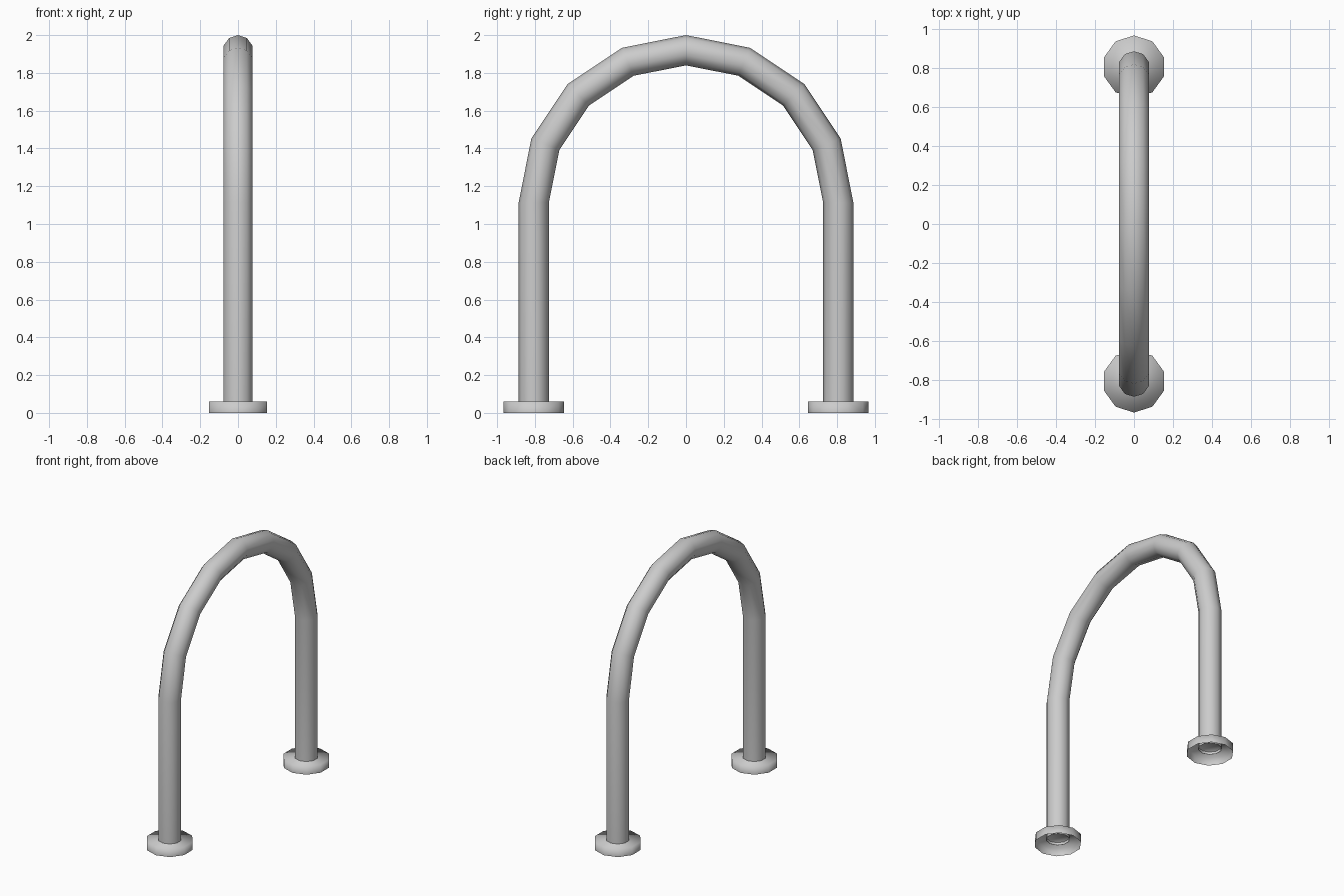
import bpy, bmesh
from math import sin, cos, pi

if "Cube" in bpy.data.objects:
    bpy.data.objects.remove(bpy.data.objects["Cube"])

SIDES = 10
BEND_R, BEND_Z = 0.806, 1.114   # arch centreline radius and centre height
TUBE_R, FOOT_R, FOOT_H = 0.08, 0.161, 0.06
TUBE_END = 0.04                 # the tube stops just below the foot's top

grey = bpy.data.materials.new("grey_metal")
grey.diffuse_color = (0.52, 0.52, 0.52, 1)
grey.use_nodes = True
grey.node_tree.nodes["Principled BSDF"].inputs["Base Color"].default_value = grey.diffuse_color


def ring(bm, y, z, t, r):
    # decagon section; its outward axis is turned by angle t in the YZ plane
    verts = []
    for i in range(SIDES):
        a = 2 * pi * i / SIDES
        out = r * cos(a)
        verts.append(bm.verts.new((r * sin(a), y + out * cos(t), z + out * sin(t))))
    return verts


def skin(name, sections, cap=False):
    # smooth open tube through the sections, with an optional cap on the last
    bm = bmesh.new()
    rings = [ring(bm, *s) for s in sections]
    for a, b in zip(rings, rings[1:]):
        for i in range(SIDES):
            j = (i + 1) % SIDES
            bm.faces.new((a[i], a[j], b[j], b[i]))
    if cap:
        bm.faces.new(rings[-1])
    bmesh.ops.recalc_face_normals(bm, faces=bm.faces)
    for f in bm.faces:
        f.smooth = True
    mesh = bpy.data.meshes.new(name)
    bm.to_mesh(mesh)
    bm.free()
    mesh.materials.append(grey)
    obj = bpy.data.objects.new(name, mesh)
    bpy.context.collection.objects.link(obj)


# hoop: straight leg, half-circle arch in eight segments, straight leg
path = [(BEND_R, TUBE_END, 0, TUBE_R)]
for k in range(9):
    t = pi * k / 8
    path.append((BEND_R * cos(t), BEND_Z + BEND_R * sin(t), t, TUBE_R))
path.append((-BEND_R, TUBE_END, pi, TUBE_R))
skin("hoop", path)

# feet: shallow caps, open underneath
for name, side, t in (("back_foot", 1, 0), ("front_foot", -1, pi)):
    # keep z unturned: the section lies flat at t = 0 and t = pi
    skin(name, [(side * BEND_R, z, t, FOOT_R) for z in (0, FOOT_H)], cap=True)
